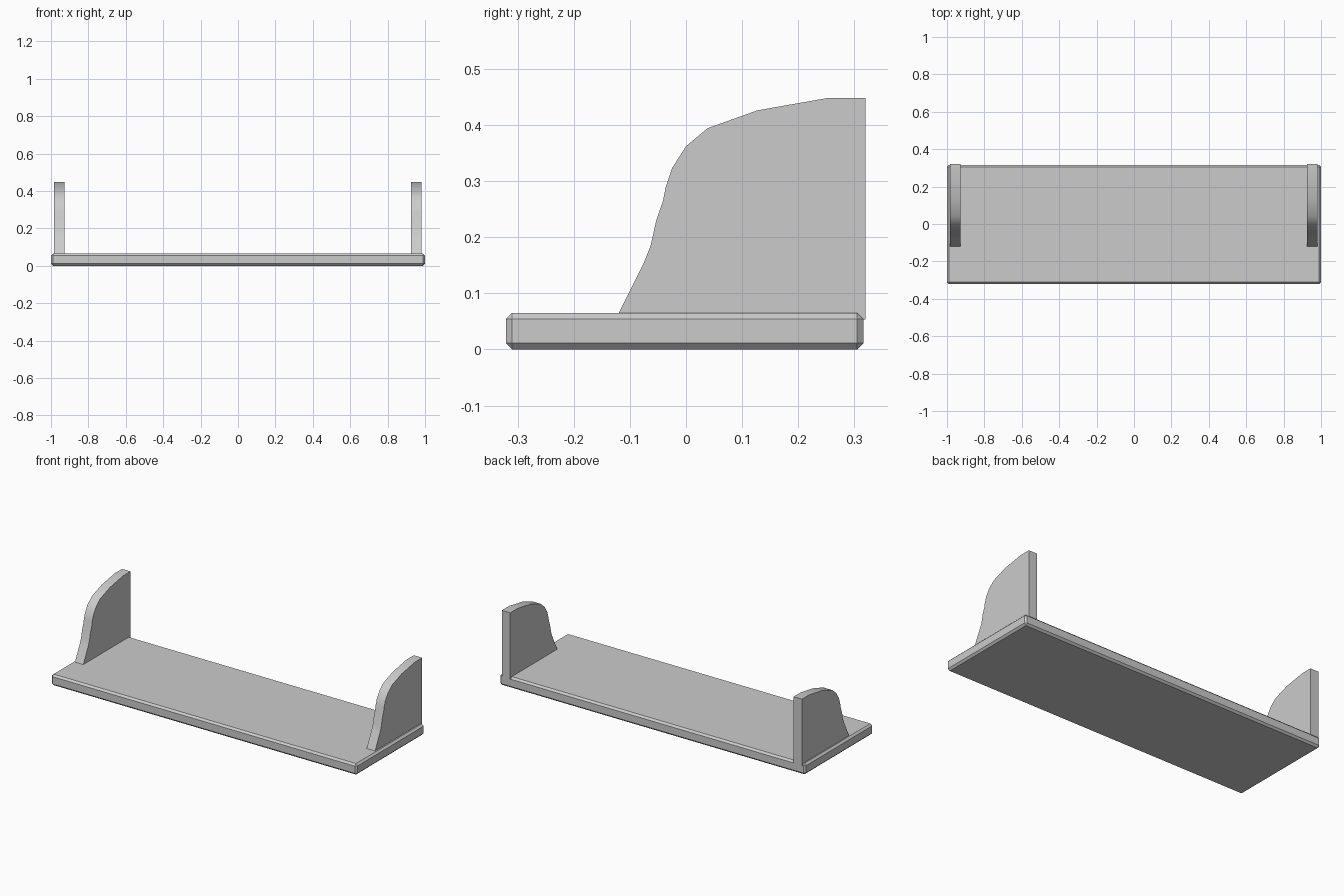
import bpy, bmesh

if "Cube" in bpy.data.objects:
    bpy.data.objects.remove(bpy.data.objects["Cube"])

# Shelf board: box with a single-segment chamfer on every edge
bm = bmesh.new()
bmesh.ops.create_cube(bm, size=1)
for v in bm.verts:
    v.co = (v.co.x * 2.0, v.co.y * 0.637 - 0.0025, (v.co.z + 0.5) * 0.065)
bmesh.ops.bevel(bm, geom=bm.edges[:], offset=0.011, segments=1, affect='EDGES')
mesh = bpy.data.meshes.new("shelf_board")
bm.to_mesh(mesh)
bm.free()
bpy.context.collection.objects.link(bpy.data.objects.new("shelf_board", mesh))

# Side panel outline (y, z), swept up from the front to the flat back
PROFILE = [(0.32, 0.053), (0.32, 0.448), (0.252, 0.448), (0.127, 0.426),
           (0.038, 0.394), (0.0, 0.362), (-0.025, 0.323), (-0.036, 0.29),
           (-0.041, 0.265), (-0.053, 0.23), (-0.063, 0.185), (-0.075, 0.155),
           (-0.12, 0.065), (-0.126, 0.053)]


def side_panel(name, x0, x1):
    bm = bmesh.new()
    face = bm.faces.new([bm.verts.new((x0, y, z)) for y, z in PROFILE])
    ext = bmesh.ops.extrude_face_region(bm, geom=[face])
    verts = [g for g in ext["geom"] if isinstance(g, bmesh.types.BMVert)]
    bmesh.ops.translate(bm, verts=verts, vec=(x1 - x0, 0, 0))
    bmesh.ops.recalc_face_normals(bm, faces=bm.faces[:])
    mesh = bpy.data.meshes.new(name)
    bm.to_mesh(mesh)
    bm.free()
    obj = bpy.data.objects.new(name, mesh)
    bpy.context.collection.objects.link(obj)
    bpy.ops.object.select_all(action='DESELECT')
    obj.select_set(True)
    bpy.context.view_layer.objects.active = obj
    bpy.ops.object.shade_smooth_by_angle(angle=0.6)


# Matching end panels
side_panel("left_side_panel", -0.983, -0.928)
side_panel("right_side_panel", 0.926, 0.981)
